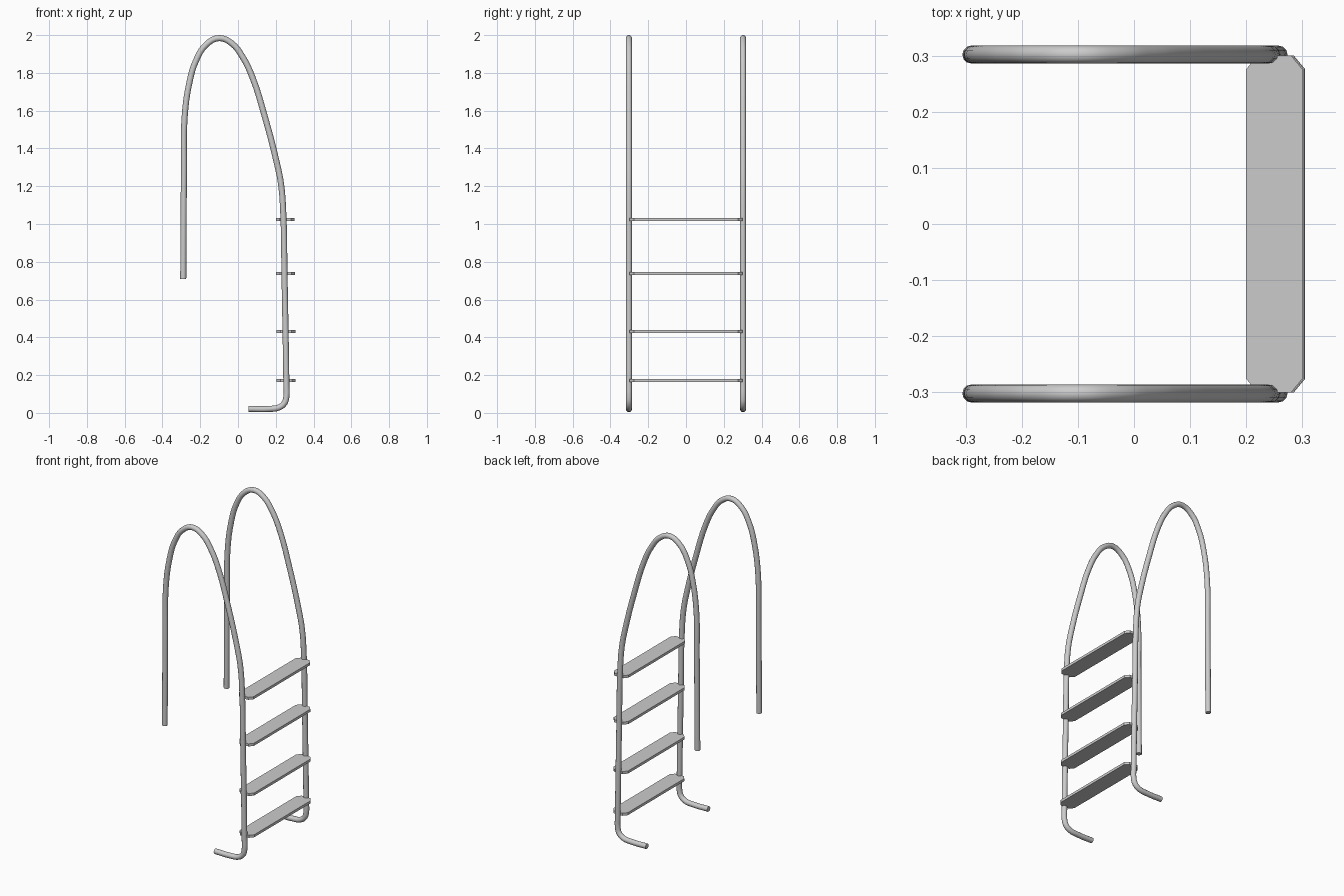
import bpy, bmesh, math

if "Cube" in bpy.data.objects:
    bpy.data.objects.remove(bpy.data.objects["Cube"])

R = 0.016        # tube radius
RAIL_Y = 0.302   # rail offset from centre

# Rail centre line in x, z: from the deck end, over the handle, down to the foot
PATH = [(-0.29, 0.71), (-0.286, 1.3), (-0.283, 1.56), (-0.257, 1.75),
        (-0.22, 1.87), (-0.167, 1.951), (-0.10, 1.984), (-0.034, 1.957),
        (0.024, 1.885), (0.077, 1.775), (0.14, 1.575), (0.204, 1.33),
        (0.228, 1.21), (0.24, 1.05), (0.246, 0.74), (0.256, 0.15),
        (0.256, 0.085), (0.246, 0.052), (0.218, 0.029), (0.165, 0.021),
        (0.056, 0.021)]


def make_rail(name, y):
    cu = bpy.data.curves.new(name + "_path", 'CURVE')
    cu.dimensions = '3D'
    cu.resolution_u = 4
    cu.bevel_depth = R
    cu.bevel_resolution = 4
    cu.use_fill_caps = True
    sp = cu.splines.new('BEZIER')
    sp.bezier_points.add(len(PATH) - 1)
    for p, (x, z) in zip(sp.bezier_points, PATH):
        p.co = (x, y, z)
        p.handle_left_type = p.handle_right_type = 'AUTO'
    ob = bpy.data.objects.new(name, cu)
    bpy.context.collection.objects.link(ob)
    bpy.ops.object.select_all(action='DESELECT')
    ob.select_set(True)
    bpy.context.view_layer.objects.active = ob
    bpy.ops.object.convert(target='MESH')
    bpy.ops.object.shade_smooth_by_angle(angle=math.radians(40))


def make_step(name, x0, z, w=0.10, half=0.30, t=0.016, cx=0.02, cy=0.024):
    # Flat tread with four clipped corners
    x1 = x0 + w
    outline = [(x0 + cx, -half), (x1 - cx, -half), (x1, -half + cy), (x1, half - cy),
               (x1 - cx, half), (x0 + cx, half), (x0, half - cy), (x0, -half + cy)]
    bm = bmesh.new()
    face = bm.faces.new([bm.verts.new((x, y, z - t / 2)) for x, y in outline])
    top = bmesh.ops.extrude_face_region(bm, geom=[face])
    verts = [v for v in top["geom"] if isinstance(v, bmesh.types.BMVert)]
    bmesh.ops.translate(bm, verts=verts, vec=(0, 0, t))
    bmesh.ops.recalc_face_normals(bm, faces=bm.faces)
    me = bpy.data.meshes.new(name)
    bm.to_mesh(me)
    bm.free()
    bpy.context.collection.objects.link(bpy.data.objects.new(name, me))


# Two bent tube rails
make_rail("left_rail", -RAIL_Y)
make_rail("right_rail", RAIL_Y)

# Four treads
for i, (x0, z) in enumerate([(0.205, 0.172), (0.204, 0.43), (0.202, 0.737), (0.20, 1.025)]):
    make_step(f"step_{i + 1}", x0, z)
